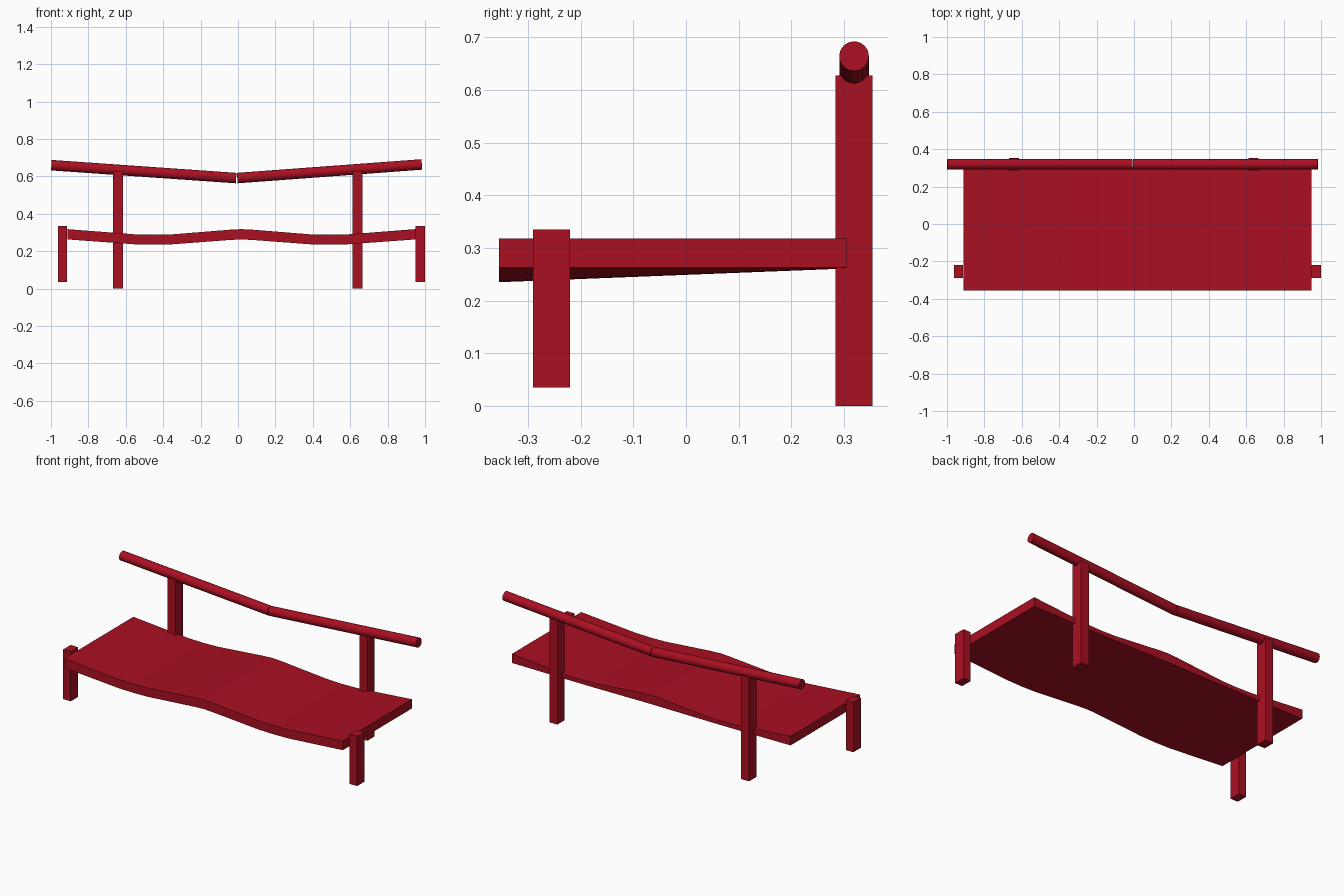
import bpy, bmesh, math
from mathutils import Vector

if "Cube" in bpy.data.objects:
    bpy.data.objects.remove(bpy.data.objects["Cube"])

red = bpy.data.materials.new("deep red")
red.diffuse_color = (0.40, 0.005, 0.016, 1)
red.use_nodes = True
red.node_tree.nodes["Principled BSDF"].inputs["Base Color"].default_value = red.diffuse_color


def finish(name, bm):
    bmesh.ops.recalc_face_normals(bm, faces=bm.faces)
    mesh = bpy.data.meshes.new(name)
    bm.to_mesh(mesh)
    bm.free()
    mesh.materials.append(red)
    ob = bpy.data.objects.new(name, mesh)
    bpy.context.collection.objects.link(ob)
    return ob


def post(name, x, y, z0, z1, w=0.054, d=0.07):
    bm = bmesh.new()
    bmesh.ops.create_cube(bm, size=1)
    for v in bm.verts:
        v.co = Vector((x + v.co.x * w, y + v.co.y * d,
                       (z0 + z1) / 2 + v.co.z * (z1 - z0)))
    finish(name, bm)


def rail(name, a, b, radius=0.028):
    a, b = Vector(a), Vector(b)
    bm = bmesh.new()
    bmesh.ops.create_cone(bm, cap_ends=True, segments=32, radius1=radius,
                          radius2=radius, depth=(b - a).length)
    turn = (b - a).to_track_quat('Z', 'Y')
    for v in bm.verts:
        v.co = (a + b) / 2 + turn @ v.co
    ob = finish(name, bm)
    bpy.context.view_layer.objects.active = ob
    ob.select_set(True)
    bpy.ops.object.shade_smooth_by_angle(angle=math.radians(40))
    ob.select_set(False)


# Wavy seat board: two shallow dips, underside flatter at the back
half = [(0, 0.0), (0.06, 0.1), (0.37, 0.93), (0.47, 1.0), (0.57, 0.93), (0.93, 0.0)]
profile = [(-x, d) for x, d in reversed(half[1:])] + half
bm = bmesh.new()
rings = []
for x, dip in profile:
    ring = []
    for y, top, drop in ((-0.355, True, 0.03), (0.305, True, 0.032),
                         (0.305, False, 0.002), (-0.355, False, 0.028)):
        z = (0.318 if top else 0.263) - drop * dip
        ring.append(bm.verts.new((x + 0.018, y, z)))
    rings.append(ring)
for r, s in zip(rings, rings[1:]):
    for i in range(4):
        j = (i + 1) % 4
        bm.faces.new((r[i], r[j], s[j], s[i]))
bm.faces.new(rings[0])
bm.faces.new(rings[-1])
finish("seat", bm)

# Short front legs and tall back posts
for side, word in ((-1, "left"), (1, "right")):
    post("front_leg_" + word, 0.0175 + side * 0.956, -0.255, 0.035, 0.335, 0.05)
    post("back_post_" + word, -0.002 + side * 0.64, 0.319, 0, 0.627)

# Two sloping round rails meeting in the middle
rail("back_rail_left", (-0.998, 0.319, 0.66), (-0.01, 0.319, 0.591))
rail("back_rail_right", (-0.004, 0.319, 0.591), (0.983, 0.319, 0.664))
